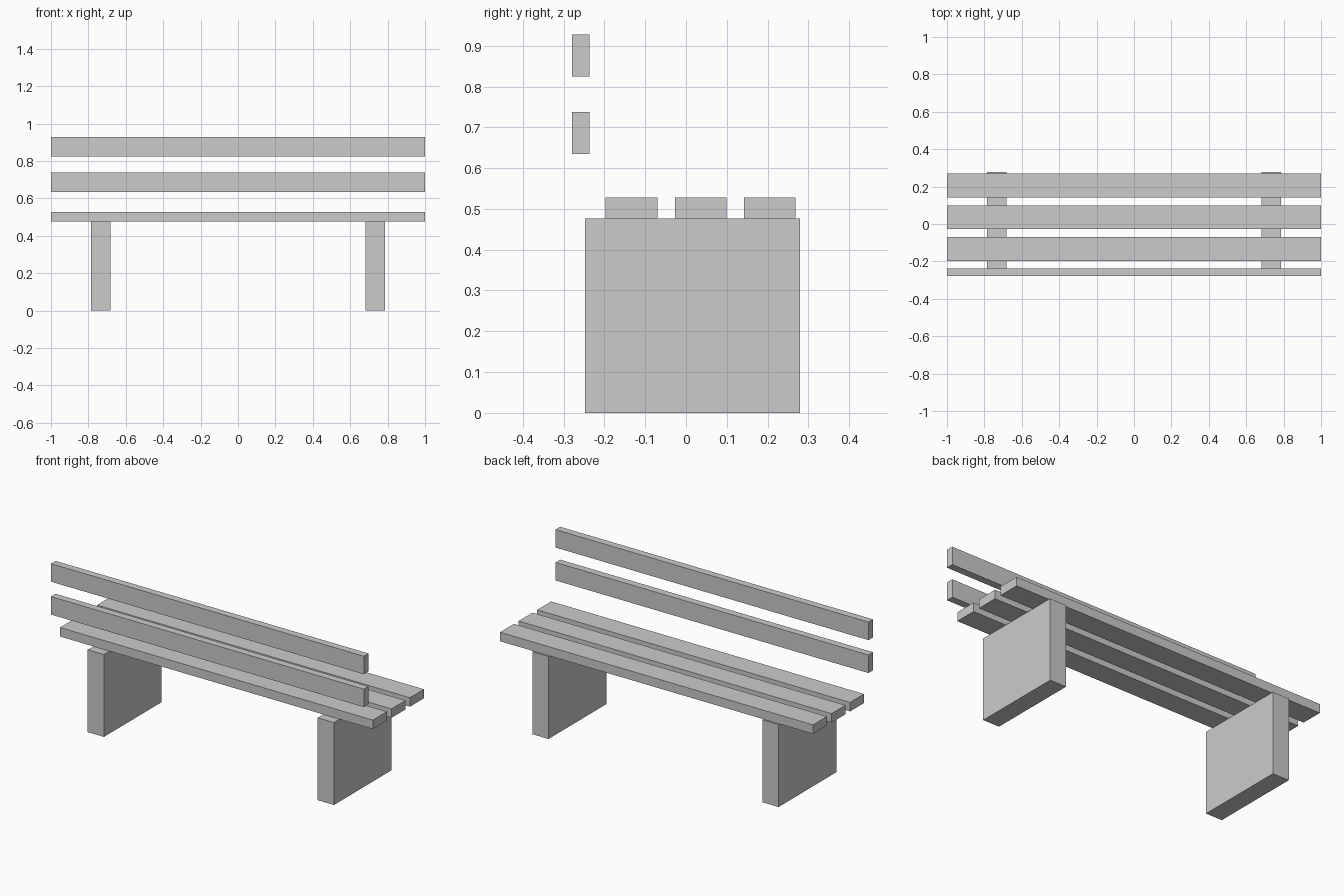
import bpy

if "Cube" in bpy.data.objects:
    bpy.data.objects.remove(bpy.data.objects["Cube"])


def box(name, x, y, z):
    """Axis-aligned box from (min, max) ranges."""
    bpy.ops.mesh.primitive_cube_add(size=1, location=[(a + b) / 2 for a, b in (x, y, z)])
    ob = bpy.context.object
    ob.name = name
    ob.scale = [b - a for a, b in (x, y, z)]
    bpy.ops.object.transform_apply(location=False, rotation=False, scale=True)
    return ob


LENGTH = (-1.0, 1.0)
SEAT_Z = 0.476

# Slab legs
for side, x in (("left", (-0.787, -0.683)), ("right", (0.683, 0.787))):
    box(f"{side}_leg", x, (-0.248, 0.279), (0, SEAT_Z))

# Three seat slats resting on the legs
for i in range(3):
    y = -0.197 + i * 0.1695
    box(f"seat_slat_{i + 1}", LENGTH, (y, y + 0.127), (SEAT_Z, SEAT_Z + 0.052))

# Two upright backrest slats
for i in range(2):
    z = 0.634 + i * 0.19
    box(f"back_slat_{i + 1}", LENGTH, (-0.279, -0.237), (z, z + 0.104))
